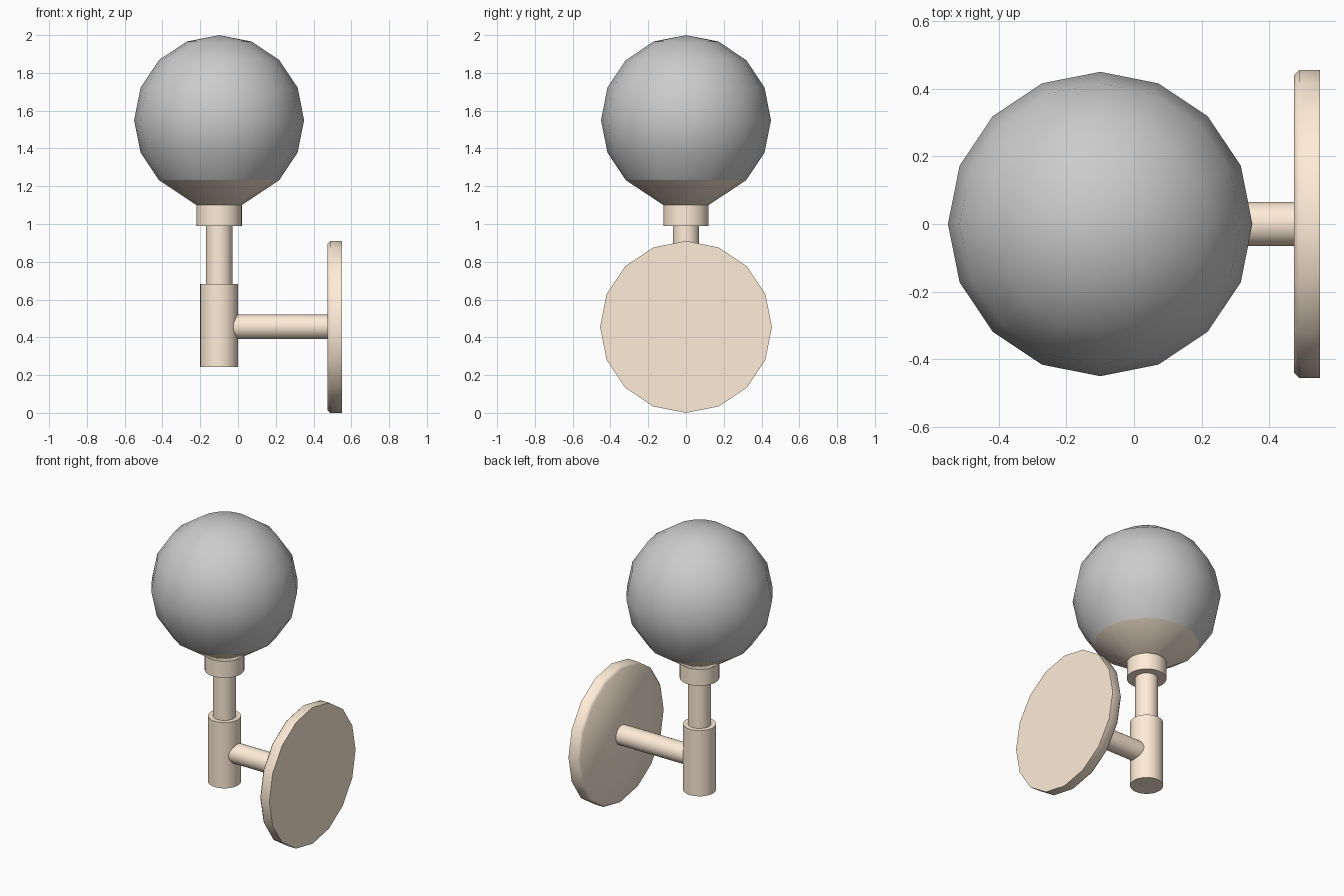
import bpy, bmesh
from math import pi, sin, cos, radians
from mathutils import Matrix

if "Cube" in bpy.data.objects:
    bpy.data.objects.remove(bpy.data.objects["Cube"])

brass = bpy.data.materials.new("warm_brass")
brass.diffuse_color = (1.0, 0.84, 0.68, 1)
brass.use_nodes = True
brass.node_tree.nodes["Principled BSDF"].inputs["Base Color"].default_value = brass.diffuse_color

AXIS_X = -0.1      # vertical axis of lamp
ARM_Z = 0.455      # height of wall arm


def lathe(name, profile, sides, matrix, mat=None, angle=40):
    """Spin (radius, height) points around local z; radius 0 makes a pole."""
    bm = bmesh.new()
    rings = []
    for r, h in profile:
        n = 1 if r == 0 else sides
        rings.append([bm.verts.new((r * cos(2 * pi * i / sides),
                                    r * sin(2 * pi * i / sides), h)) for i in range(n)])
    for a, b in zip(rings, rings[1:]):
        for i in range(sides):
            j = (i + 1) % sides
            quad = [a[i % len(a)], a[j % len(a)], b[j % len(b)], b[i % len(b)]]
            bm.faces.new(list(dict.fromkeys(quad)))
    # flat caps on open ends
    for ring in (rings[0], rings[-1]):
        if len(ring) > 1:
            bm.faces.new(ring)
    bmesh.ops.recalc_face_normals(bm, faces=bm.faces)
    mesh = bpy.data.meshes.new(name)
    bm.to_mesh(mesh)
    bm.free()
    obj = bpy.data.objects.new(name, mesh)
    bpy.context.collection.objects.link(obj)
    obj.matrix_world = matrix
    if mat:
        mesh.materials.append(mat)
    bpy.ops.object.select_all(action='DESELECT')
    obj.select_set(True)
    bpy.context.view_layer.objects.active = obj
    bpy.ops.object.shade_smooth_by_angle(angle=radians(angle))
    return obj


upright = Matrix.Translation((AXIS_X, 0, 0))
sideways = Matrix.Translation((0, 0, ARM_Z)) @ Matrix.Rotation(pi / 2, 4, 'Y')

# Globe: 16-sided sphere, cut where the holder cup begins
R, CZ = 0.45, 1.55
globe = [(0 if k == 0 else R * sin(k * pi / 8), CZ + R * cos(k * pi / 8)) for k in range(7)]
lathe("globe_shade", globe, 16, upright)

# Conical cup under the globe
lathe("globe_cup", [(0.12, 1.10), (R * sin(pi / 4), CZ - R * cos(pi / 4))], 16, upright, brass)

# Stacked upright cylinders
for name, r, z0, z1 in (("collar", 0.12, 0.99, 1.10),
                        ("stem", 0.07, 0.67, 1.0),
                        ("lower_body", 0.10, 0.243, 0.682)):
    lathe(name, [(r, z0), (r, z1)], 32, upright, brass)

# Arm to the wall plate
lathe("wall_arm", [(0.065, AXIS_X), (0.065, 0.50)], 32, sideways, brass)

# Sixteen-sided wall plate with bevelled room-side rim
lathe("wall_plate", [(0.44, 0.473), (0.455, 0.488), (0.455, 0.55)], 16, sideways, brass, 50)
